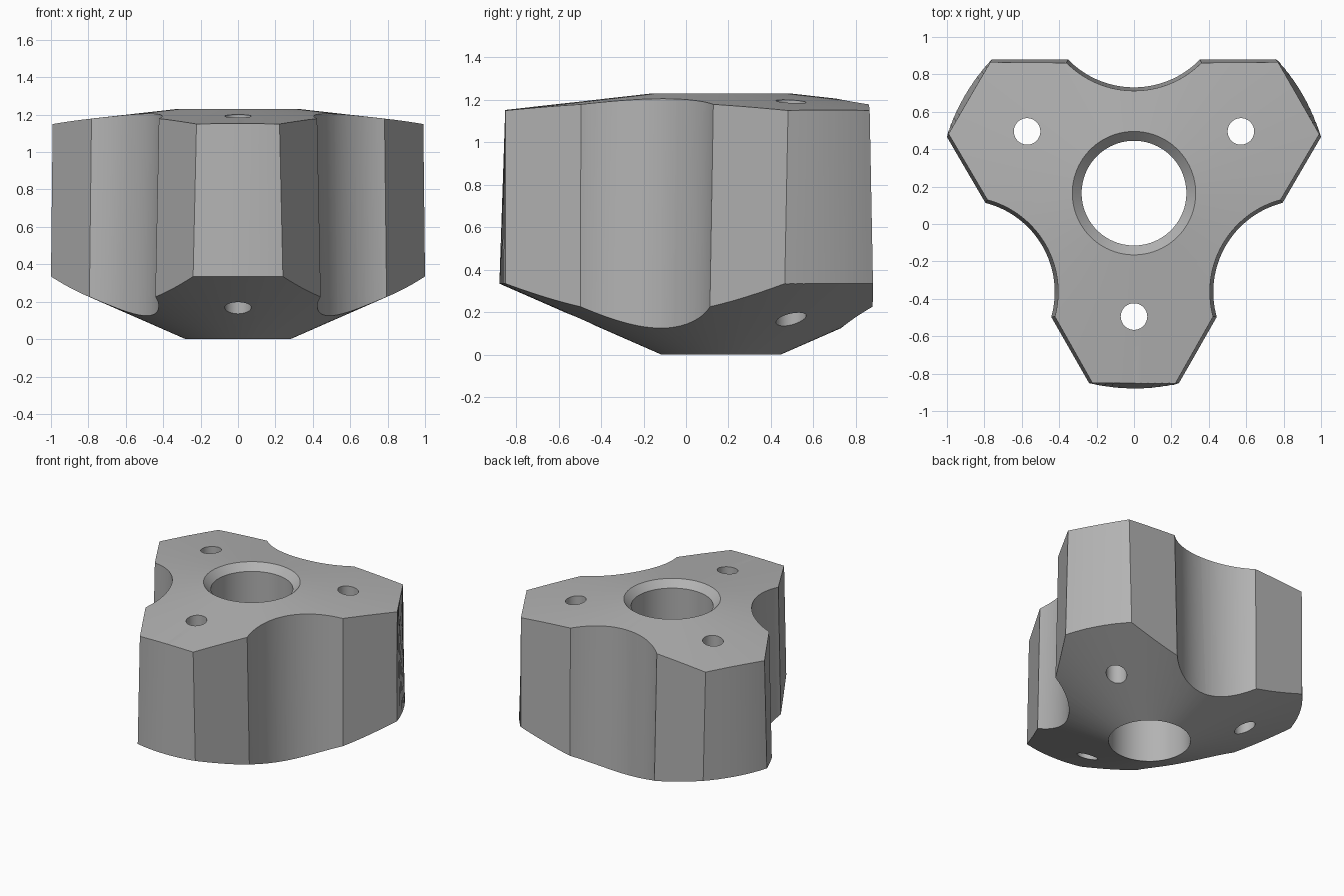
import bpy, bmesh, math
from mathutils import Vector

if "Cube" in bpy.data.objects:
    bpy.data.objects.remove(bpy.data.objects["Cube"])

AXIS_Y = 0.165          # the central axis of the body
SEGMENTS = 96

grey = bpy.data.materials.new("plain grey")
grey.use_nodes = True
grey.diffuse_color = (0.45, 0.45, 0.45, 1)
grey.node_tree.nodes["Principled BSDF"].inputs["Base Color"].default_value = grey.diffuse_color


def new_object(name, bm):
    bmesh.ops.recalc_face_normals(bm, faces=bm.faces[:])
    mesh = bpy.data.meshes.new(name)
    bm.to_mesh(mesh)
    bm.free()
    mesh.materials.append(grey)
    obj = bpy.data.objects.new(name, mesh)
    obj.location.y = AXIS_Y
    bpy.context.collection.objects.link(obj)
    return obj


def bridge(bm, a, b):
    for i in range(len(a)):
        j = (i + 1) % len(a)
        bm.faces.new((a[i], a[j], b[j], b[i]))


def arc(direction, corner, half_width, middle, steps):
    """Arc across a direction from the axis; a middle nearer than the corners is hollow."""
    sag = middle - corner
    radius = (half_width ** 2 + sag ** 2) / (2 * sag)
    half = math.asin(half_width / radius)
    out, side = math.cos(direction), math.sin(direction)
    points = []
    for i in range(steps + 1):
        t = half * (2 * i / steps - 1)
        u, v = middle - radius + radius * math.cos(t), radius * math.sin(t)
        points.append(Vector((u * out - v * side, u * side + v * out)))
    return points


def outline(end, scallop):
    points = []
    for k in range(3):
        angle = math.radians(-90 + 120 * k)
        points += arc(angle, *end, 12)
        points += arc(angle + math.pi / 3, *scallop, 32)
    return points


def three_lobed_block():
    # Drafted sides: round arm ends low down become flat at the top
    low = outline((1.016, 0.24, 1.044), (0.712, 0.353, 0.562))
    high = outline((1.016, 0.222, 1.0165), (0.697, 0.36, 0.548))
    bm = bmesh.new()
    rings = []
    for z in (-0.1, 1.3):
        f = (z - 0.335) / (1.15 - 0.335)
        rings.append([bm.verts.new((*a.lerp(b, f), z)) if 0 <= f <= 1
                      else bm.verts.new((*(a + (b - a) * f), z))
                      for a, b in zip(low, high)])
    bridge(bm, *rings)
    bm.faces.new(rings[0])
    bm.faces.new(rings[1])
    return new_object("three_lobed_body", bm)


def turned_envelope():
    # Conical top and underside, central bore and its chamfer
    profile = [(0.28, 0), (1.2, 0.403), (1.2, 1.132), (0.33, 1.23), (0.28, 1.18)]
    bm = bmesh.new()
    rings = []
    for r, z in profile:
        rings.append([bm.verts.new((r * math.cos(a), r * math.sin(a), z))
                      for a in (math.tau * i / SEGMENTS for i in range(SEGMENTS))])
    for i in range(len(rings)):
        bridge(bm, rings[i], rings[(i + 1) % len(rings)])
    return new_object("turned_envelope", bm)


def bolt_hole_cutter():
    bm = bmesh.new()
    for k in range(3):
        a = math.radians(-90 + 120 * k)
        made = bmesh.ops.create_cone(bm, cap_ends=True, segments=40,
                                     radius1=0.071, radius2=0.071, depth=2)
        bmesh.ops.translate(bm, verts=made["verts"],
                            vec=(0.66 * math.cos(a), 0.66 * math.sin(a), 0.6))
    return new_object("bolt_hole_cutter", bm)


def boolean(target, tool, operation):
    tool.hide_render = True
    mod = target.modifiers.new(operation.lower(), "BOOLEAN")
    mod.operation, mod.object, mod.solver = operation, tool, "EXACT"
    bpy.context.view_layer.objects.active = target
    bpy.ops.object.modifier_apply(modifier=mod.name)
    bpy.data.objects.remove(tool)


body = three_lobed_block()
boolean(body, turned_envelope(), "INTERSECT")
boolean(body, bolt_hole_cutter(), "DIFFERENCE")

bpy.ops.object.select_all(action="DESELECT")
body.select_set(True)
bpy.context.view_layer.objects.active = body
bpy.ops.object.shade_smooth_by_angle(angle=math.radians(20))
